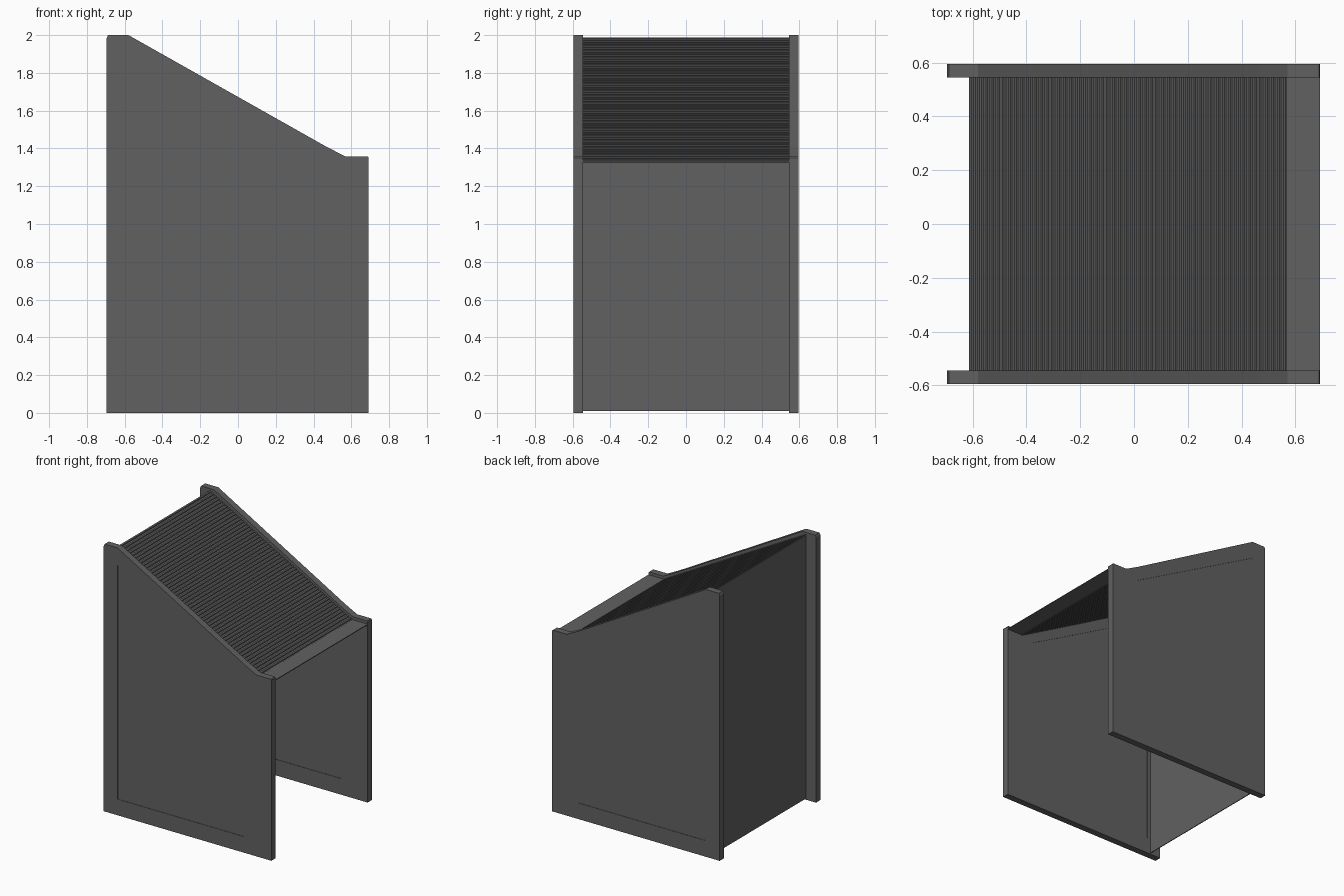
import bpy, bmesh
from mathutils import Vector

if "Cube" in bpy.data.objects:
    bpy.data.objects.remove(bpy.data.objects["Cube"])

mat = bpy.data.materials.new("dark_grey")
mat.diffuse_color = (0.12, 0.12, 0.12, 1)
mat.use_nodes = True
mat.node_tree.nodes["Principled BSDF"].inputs["Base Color"].default_value = mat.diffuse_color


def prism(name, profile, y0, y1):
    """Extrude an (x, z) outline along y."""
    bm = bmesh.new()
    face = bm.faces.new([bm.verts.new((x, y0, z)) for x, z in profile])
    res = bmesh.ops.extrude_face_region(bm, geom=[face])
    verts = [v for v in res["geom"] if isinstance(v, bmesh.types.BMVert)]
    bmesh.ops.translate(bm, verts=verts, vec=(0, y1 - y0, 0))
    bmesh.ops.recalc_face_normals(bm, faces=bm.faces)
    me = bpy.data.meshes.new(name)
    bm.to_mesh(me)
    bm.free()
    ob = bpy.data.objects.new(name, me)
    bpy.context.collection.objects.link(ob)
    me.materials.append(mat)
    return ob


# Side panels, with a shallow recessed field on both faces
outline = [(-0.695, 0), (0.692, 0), (0.692, 1.35), (0.687, 1.357), (0.57, 1.357),
           (0.47, 1.408), (-0.58, 2.0), (-0.688, 2.0), (-0.695, 1.985)]
field = [(-0.58, 0.12), (0.47, 0.12), (0.47, 1.30), (-0.58, 1.87)]
INNER, OUTER, DEPTH = 0.545, 0.595, 0.003
for name, s in (("side_panel_front", -1), ("side_panel_back", 1)):
    panel = prism(name, outline, s * INNER, s * OUTER)
    for i, (a, b) in enumerate(((INNER - 0.02, INNER + DEPTH), (OUTER - DEPTH, OUTER + 0.02))):
        cutter = prism(f"{name}_recess_cutter_{i}", field, s * a, s * b)
        cutter.hide_render = True
        cutter.hide_set(True)
        mod = panel.modifiers.new("recess", "BOOLEAN")
        mod.operation = "DIFFERENCE"
        mod.solver = "EXACT"
        mod.object = cutter

# Tall end wall, set in from the panel edges
prism("end_wall", [(-0.613, 0.01), (-0.607, 0.01), (-0.607, 1.98), (-0.613, 1.98)], -INNER, INNER)

# Sloping corrugated roof sheet
start, end, ribs, amp, thick = Vector((-0.613, 1.987)), Vector((0.57, 1.335)), 52, 0.009, 0.003
step = (end - start) / ribs
normal = Vector((-step.y, step.x)).normalized()
top = []
for i in range(ribs):
    for t, h in ((0.0, 0), (0.42, 0), (0.5, -1), (0.92, -1)):
        top.append(start + step * (i + t) + normal * amp * h)
top.append(end)
bottom = [p - Vector((0, thick)) for p in reversed(top)]
prism("corrugated_roof", [tuple(p) for p in top + bottom], -INNER, INNER)

# Flat lip at the low end of the roof
prism("roof_lip", [(0.565, 1.329), (0.692, 1.329), (0.692, 1.335), (0.565, 1.335)], -INNER, INNER)
